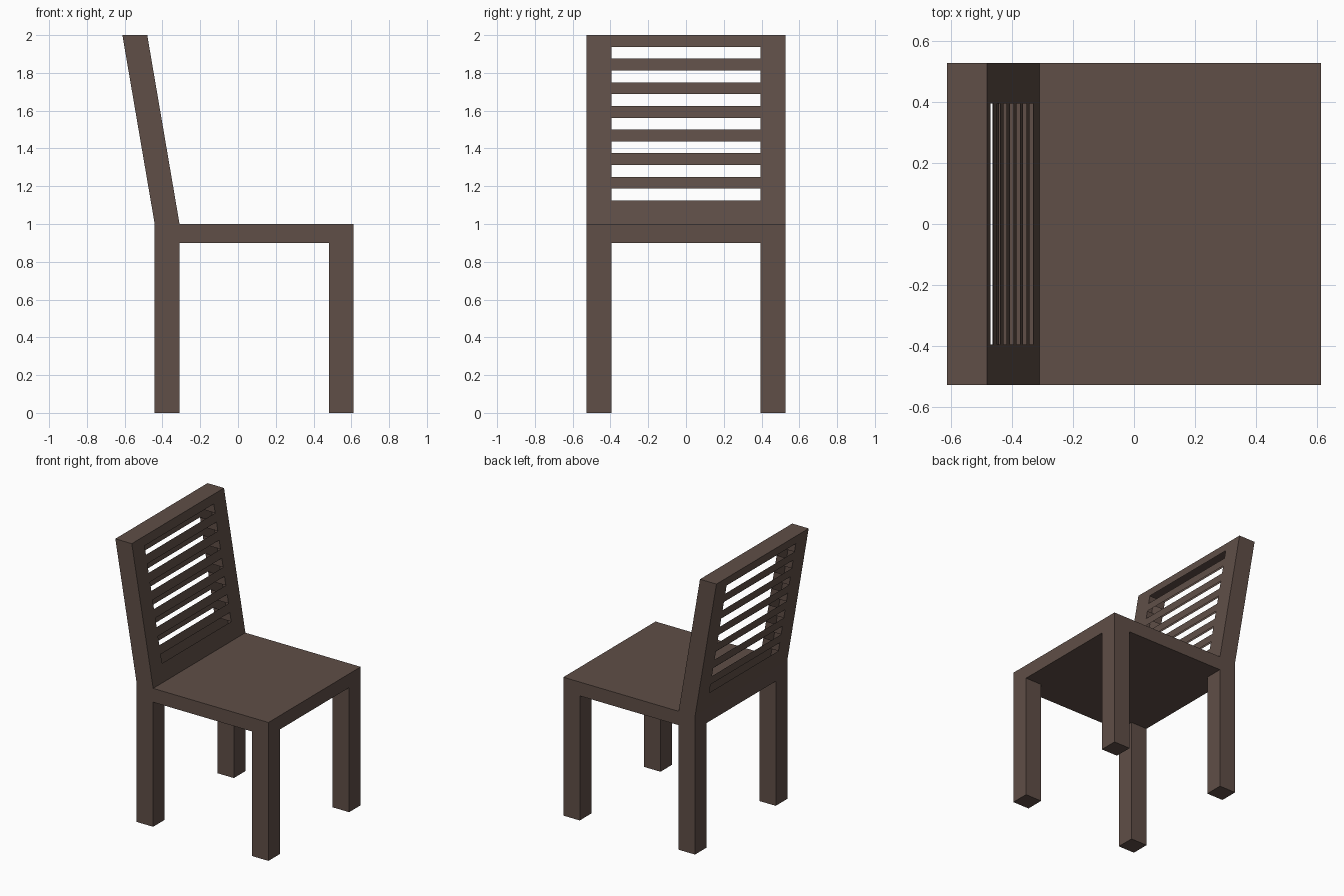
import bpy, bmesh

if "Cube" in bpy.data.objects:
    bpy.data.objects.remove(bpy.data.objects["Cube"])

WOOD = bpy.data.materials.new("dark_wood")
WOOD.diffuse_color = (0.115, 0.077, 0.063, 1)
WOOD.use_nodes = True
WOOD.node_tree.nodes["Principled BSDF"].inputs["Base Color"].default_value = WOOD.diffuse_color

T = 0.1315                                   # post and leg thickness
X0, X1, Y = -0.441, 0.612, 0.5265            # seat extents
XS = [X0, X0 + T, X1 - T, X1]
YS = [-Y, -Y + T, Y - T, Y]
SEAT_LOW, SEAT_TOP, TOP, LEAN = 0.9, 1.0, 2.0, 0.171


def build(name, quads):
    bm = bmesh.new()
    for q in quads:
        bm.faces.new([bm.verts.new(p) for p in q])
    bmesh.ops.remove_doubles(bm, verts=bm.verts, dist=1e-4)
    bmesh.ops.recalc_face_normals(bm, faces=bm.faces)
    me = bpy.data.meshes.new(name)
    bm.to_mesh(me)
    bm.free()
    me.materials.append(WOOD)
    ob = bpy.data.objects.new(name, me)
    bpy.context.collection.objects.link(ob)
    return ob


def flat(xa, xb, ya, yb, z):
    return [(xa, ya, z), (xb, ya, z), (xb, yb, z), (xa, yb, z)]


def walls(xa, xb, ya, yb, za, zb):
    c = [(xa, ya), (xb, ya), (xb, yb), (xa, yb)]
    return [[(*c[i], za), (*c[(i + 1) % 4], za), (*c[(i + 1) % 4], zb), (*c[i], zb)]
            for i in range(4)]


# Seat: hollow slab, open where the legs and backrest continue it
seat = [flat(XS[1], X1, -Y, Y, SEAT_TOP)]
seat += [flat(XS[i], XS[i + 1], YS[j], YS[j + 1], SEAT_LOW)
         for i in range(3) for j in range(3) if i == 1 or j == 1]
seat += [w for k, w in enumerate(walls(X0, X1, -Y, Y, SEAT_LOW, SEAT_TOP))]
build("seat", seat)

# Legs: four square posts running into the seat
for i, end in ((0, "back"), (2, "front")):
    for j, side in ((0, "right"), (2, "left")):
        box = (XS[i], XS[i + 1], YS[j], YS[j + 1])
        build(f"{end}_{side}_leg", walls(*box, 0, SEAT_LOW) + [flat(*box, 0)])

# Backrest: leaning hollow shell with seven slots through front and back skins
ZS = [SEAT_TOP] + [SEAT_TOP + k / 16 for k in range(2, 17)]


def back_pt(skin, y, z):
    return (XS[skin] - LEAN * (z - SEAT_TOP), y, z)


back = []
for k in range(len(ZS) - 1):
    za, zb = ZS[k], ZS[k + 1]
    slot = k % 2 == 1
    for skin in (0, 1):
        for j in range(3):
            if slot and j == 1:
                continue
            back.append([back_pt(skin, YS[j], za), back_pt(skin, YS[j + 1], za),
                         back_pt(skin, YS[j + 1], zb), back_pt(skin, YS[j], zb)])
    # outer sides, plus the end walls of each slot
    for y in YS if slot else (YS[0], YS[3]):
        back.append([back_pt(0, y, za), back_pt(1, y, za),
                     back_pt(1, y, zb), back_pt(0, y, zb)])
for j in range(3):
    back.append([back_pt(0, YS[j], TOP), back_pt(1, YS[j], TOP),
                 back_pt(1, YS[j + 1], TOP), back_pt(0, YS[j + 1], TOP)])
build("backrest", back)
